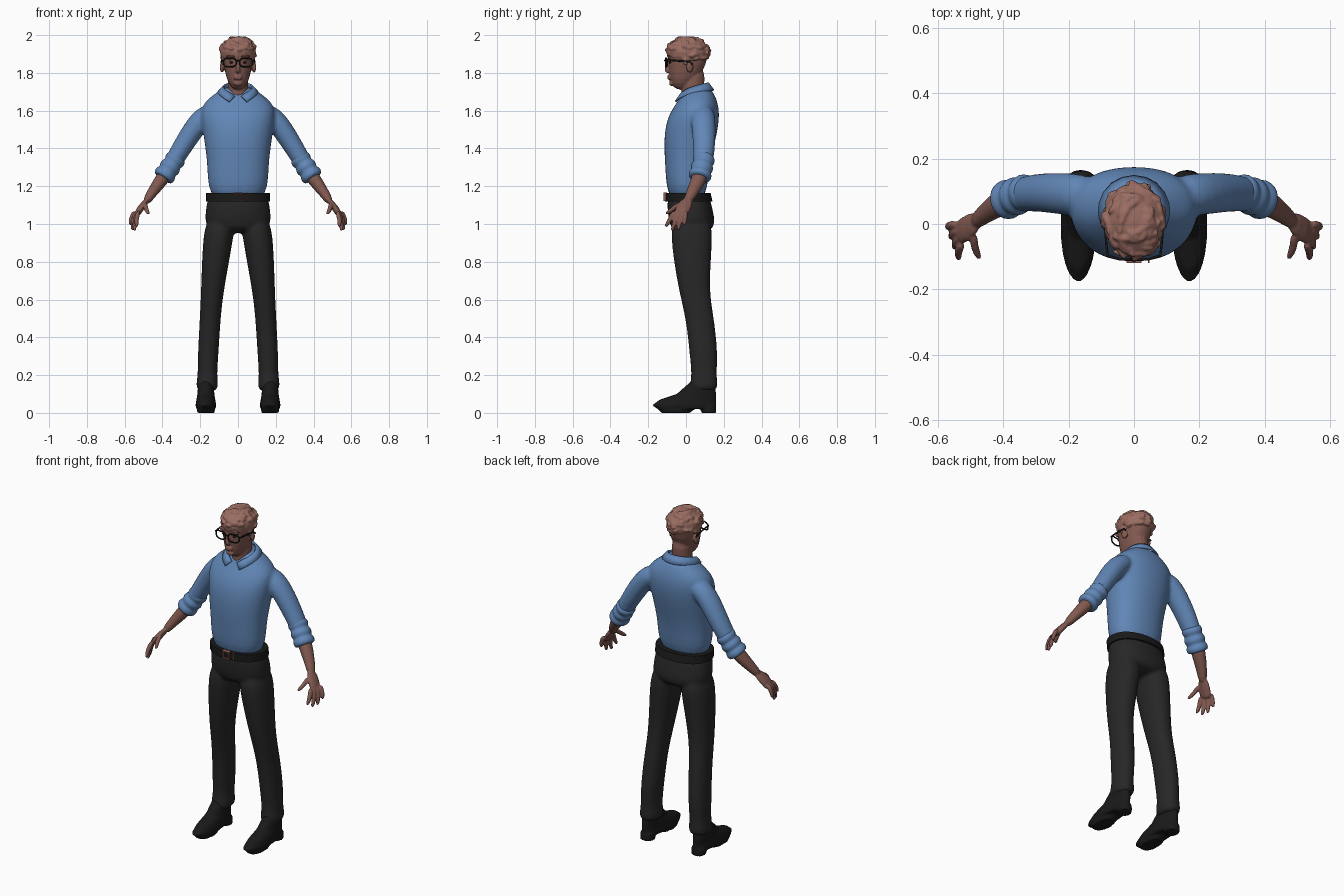
import bpy, bmesh, math, random
from mathutils import Vector, Matrix
from math import sin, cos, pi

old_cube = bpy.data.objects.get("Cube")
if old_cube:
    bpy.data.objects.remove(old_cube, do_unlink=True)
random.seed(4)
SIDES = {"left": 1, "right": -1}


def material(name, red, green, blue):
    mat = bpy.data.materials.new(name)
    mat.use_nodes = True
    colour = (red, green, blue, 1)
    mat.diffuse_color = colour
    mat.node_tree.nodes["Principled BSDF"].inputs["Base Color"].default_value = colour
    return mat


SKIN = material("skin", .22, .1, .08)
HAIR = material("hair", .32, .15, .12)
SHIRT = material("shirt_blue", .12, .24, .47)
TROUSER = material("trouser_black", .02, .02, .02)
BLACK = material("leather_black", .01, .01, .01)
COPPER = material("buckle_copper", .28, .11, .08)


def bridge(bm, rings, closed=False):
    """Join rings of points with quads; cap the ends unless closed."""
    loops = [[bm.verts.new(point) for point in ring] for ring in rings]
    following = loops[1:] + loops[:1] if closed else loops[1:]
    for lower, upper in zip(loops, following):
        for i in range(len(lower)):
            bm.faces.new((lower[i - 1], lower[i], upper[i], upper[i - 1]))
    if not closed:
        bm.faces.new(loops[0])
        bm.faces.new(loops[-1])


def rounded(angle, power):
    """Point on a unit circle, squared off by a power below one."""
    c, s = cos(angle), sin(angle)
    return math.copysign(abs(c) ** power, c), math.copysign(abs(s) ** power, s)


def turns(count):
    return [2 * pi * i / count for i in range(count)]


def body(bm, stations, centre=lambda z: 0, power=.9):
    """Level cross-sections: height, half width, front, back."""
    rings = []
    for z, half, front, back in stations:
        outline = [rounded(angle, power) for angle in turns(24)]
        rings.append([(centre(z) + half * c, (front + back) / 2 + (back - front) / 2 * s, z)
                      for c, s in outline])
    bridge(bm, rings)


def tube(bm, path, radii, side=1, flat=1, closed=False):
    """Round sections square to a path; flat thins them across y."""
    points = [Vector((side * x, y, z)) for x, y, z in path]
    last = len(points) - 1
    rings = []
    for i, (point, radius) in enumerate(zip(points, radii)):
        ahead = points[(i + 1) % len(points)] if closed else points[min(i + 1, last)]
        behind = points[i - 1] if closed else points[max(i - 1, 0)]
        along = (ahead - behind).normalized()
        guide = Vector((0, 0, 1)) if abs(along.y) > .9 else Vector((0, 1, 0))
        u = (guide - along * guide.dot(along)).normalized()
        v = along.cross(u) * flat
        rings.append([point + (u * cos(a) + v * sin(a)) * radius for a in turns(12)])
    bridge(bm, rings, closed)


def placed(location, size, turn=0):
    return Matrix.Translation(location) @ Matrix.Rotation(turn, 4, 'Z') @ Matrix.Diagonal((*size, 1))


def ball(bm, location, size, turn=0):
    bmesh.ops.create_uvsphere(bm, u_segments=16, v_segments=10, radius=1,
                              matrix=placed(location, size, turn))


def box(bm, location, size):
    bmesh.ops.create_cube(bm, size=1, matrix=placed(location, size))


def finish(name, bm, mat, subdivide=0, voxel=0, relax=0, thickness=0):
    """Turn the mesh into an object, with its modifiers and shading."""
    bmesh.ops.recalc_face_normals(bm, faces=bm.faces)
    mesh = bpy.data.meshes.new(name)
    bm.to_mesh(mesh)
    bm.free()
    mesh.materials.append(mat)
    ob = bpy.data.objects.new(name, mesh)
    bpy.context.collection.objects.link(ob)
    bpy.ops.object.select_all(action='DESELECT')
    ob.select_set(True)
    bpy.context.view_layer.objects.active = ob
    bpy.ops.object.shade_smooth_by_angle(angle=pi if subdivide else pi / 4)
    if thickness:
        ob.modifiers.new("thickness", 'SOLIDIFY').thickness = thickness
    if subdivide:
        ob.modifiers.new("rounding", 'SUBSURF').levels = subdivide
        ob.modifiers["rounding"].render_levels = subdivide
    if voxel:
        blend = ob.modifiers.new("blend", 'REMESH')
        blend.mode, blend.voxel_size, blend.use_smooth_shade = 'VOXEL', voxel, True
    if relax:
        ob.modifiers.new("relax", 'SMOOTH').iterations = relax


# Shirt: torso and sleeves blended together
shirt = bmesh.new()
body(shirt, [(1.1, .16, -.1, .11), (1.3, .16, -.11, .12), (1.45, .18, -.12, .16), (1.57, .2, -.1, .18),
             (1.64, .19, -.05, .17), (1.69, .12, -.02, .15), (1.73, .07, 0, .12)])
for side in SIDES.values():
    tube(shirt, [(.12, .09, 1.6), (.2, .09, 1.56), (.3, .1, 1.4), (.39, .08, 1.25)],
         [.06, .07, .06, .05], side, flat=.9)
finish("shirt", shirt, SHIRT, subdivide=2, voxel=.01, relax=5)

# Rolled cuffs: three soft folds along the end of each sleeve
for label, side in SIDES.items():
    cuff = bmesh.new()
    start, end = Vector((.32, .1, 1.36)), Vector((.4, .07, 1.24))
    steps = [i / 12 for i in range(13)]
    tube(cuff, [start.lerp(end, t) for t in steps],
         [.05 + .01 * abs(sin(3 * pi * t)) + .005 * t for t in steps], side, flat=.95)
    finish(label + "_cuff", cuff, SHIRT, subdivide=1)

# Collar: a folded band that drops to a point each side of the front
collar = bmesh.new()
for side in SIDES.values():
    pairs = []
    for i in range(9):
        t = i / 8
        inner, outer = .93 * pi * t, .86 * pi * t
        pairs.append((collar.verts.new((side * .08 * sin(inner), .04 + .08 * cos(inner), 1.75 - .07 * t ** 2)),
                      collar.verts.new((side * .11 * sin(outer), .04 + .11 * cos(outer), 1.71 - .06 * t ** 3))))
    for (a, b), (c, d) in zip(pairs, pairs[1:]):
        collar.faces.new((a, b, d, c))
bmesh.ops.remove_doubles(collar, verts=collar.verts, dist=.001)
finish("collar", collar, SHIRT, thickness=.01)

# Trousers: hips and legs blended together, legs spreading toward the feet
trousers = bmesh.new()
body(trousers, [(1.18, .16, -.1, .12), (1.08, .17, -.1, .14), (1, .18, -.09, .16), (.95, .13, -.06, .12)])
for side in SIDES.values():
    body(trousers, [(1.05, .08, -.08, .14), (.9, .08, -.08, .14), (.65, .06, -.04, .12), (.5, .055, 0, .15),
                    (.3, .055, .02, .17), (.2, .05, .03, .16), (.15, .06, .02, .17), (.11, .05, .02, .16)],
         centre=lambda z: side * (.165 - .07 * z * z))
finish("trousers", trousers, TROUSER, subdivide=2, voxel=.01, relax=4)

# Belt with copper buckle and keepers
belt = bmesh.new()
body(belt, [(1.12, .17, -.11, .14), (1.165, .17, -.11, .13)])
finish("belt", belt, BLACK)
buckle = bmesh.new()
for x in (-.02, .02, .045):
    box(buckle, (x, -.11, 1.145), (.005, .02, .045))
for z in (1.125, 1.165):
    box(buckle, (0, -.11, z), (.045, .02, .005))
finish("buckle", buckle, COPPER)

# Shoes: upper, heel block and sole
for label, side in SIDES.items():
    shoe = bmesh.new()

    def middle(z):
        return side * .17

    body(shoe, [(.02, .05, -.15, .15), (.04, .055, -.18, .16), (.07, .05, -.14, .16),
                (.1, .045, -.05, .16), (.17, .04, .03, .15)], middle, power=1)
    body(shoe, [(0, .04, .08, .16), (.04, .04, .08, .16)], middle)
    body(shoe, [(0, .045, -.13, .02), (.03, .05, -.16, .06)], middle)
    finish(label + "_shoe", shoe, BLACK, voxel=.006, relax=2)

# Forearms and hands: four fingers fanned between index and little, plus a thumb
for label, side in SIDES.items():
    arm = bmesh.new()
    tube(arm, [(.36, .09, 1.3), (.4, .07, 1.24), (.46, .03, 1.16), (.49, 0, 1.11)],
         [.04, .045, .03, .025], side, flat=.9)
    tube(arm, [(.47, .02, 1.14), (.52, -.02, 1.08), (.54, -.03, 1.04)], [.03, .045, .035], side, flat=.45)
    fingers = [(Vector((.49, -.03, 1.11)), Vector((.47, -.11, 1.05)))]
    for i in range(4):
        t = i / 3
        arch = Vector((0, 0, .03 * sin(pi * t)))
        fingers.append((Vector((.525, -.06, 1.07)).lerp(Vector((.545, 0, 1.07)), t),
                        Vector((.535, -.11, .98)).lerp(Vector((.57, -.01, .99)), t) - arch))
    for knuckle, tip in fingers:
        bend = knuckle.lerp(tip, .5) + Vector((.01, 0, 0))
        tube(arm, [knuckle, bend, tip], [.014, .013, .01], side)
    finish(label + "_arm", arm, SKIN, subdivide=1, voxel=.005, relax=2)

# Head with neck, nose, lips, chin, brows and ears
head = bmesh.new()
body(head, [(1.71, .02, -.05, 0), (1.74, .05, -.08, .03), (1.8, .07, -.09, .09),
            (1.89, .08, -.1, .12), (1.94, .08, -.09, .11), (1.97, .05, -.05, .08)])
tube(head, [(0, .03, 1.63), (0, .035, 1.72), (0, .045, 1.85)], [.06, .065, .06], flat=.9)
tube(head, [(0, -.08, 1.88), (0, -.1, 1.84), (0, -.105, 1.815), (0, -.09, 1.8)], [.01, .01, .015, .01])
for z in (1.77, 1.782):
    ball(head, (0, -.09, z), (.025, .01, .006))
ball(head, (0, -.075, 1.745), (.025, .015, .015))
for side in SIDES.values():
    ball(head, (side * .035, -.085, 1.88), (.03, .01, .01))
    ball(head, (side * .085, .02, 1.83), (.01, .02, .03), turn=side * .3)
finish("head", head, SKIN, subdivide=1, voxel=.005, relax=2)

# Eyes and eyebrows
for label, side in SIDES.items():
    eye, eyebrow = bmesh.new(), bmesh.new()
    ball(eye, (side * .035, -.085, 1.855), (.01, .006, .006))
    finish(label + "_eye", eye, BLACK)
    ball(eyebrow, (side * .04, -.09, 1.888), (.025, .008, .005), turn=side * .3)
    finish(label + "_eyebrow", eyebrow, HAIR)

# Hair: a cap, sideburns and swept locks that reach lower at the back
hair = bmesh.new()
ball(hair, (0, .01, 1.91), (.095, .115, .08))
for side in SIDES.values():
    ball(hair, (side * .08, 0, 1.87), (.01, .02, .03))
for i in range(90):
    angle = random.uniform(0, 2 * pi)
    low = -.5 if sin(angle) > .1 else .1
    height = random.uniform(low, .95)
    spread = math.sqrt(1 - height ** 2)
    ball(hair, (.09 * spread * cos(angle), .01 + .11 * spread * sin(angle), 1.91 + .08 * height),
         (.01, .025, .01), turn=angle + random.uniform(-.6, .6))
finish("hair", hair, HAIR, voxel=.005, relax=1)

# Glasses: squared rims, bridge and temples
glasses = bmesh.new()
for side in SIDES.values():
    rim = [rounded(angle, .7) for angle in turns(24)]
    tube(glasses, [(.043 + .034 * c, -.108 + .01 * max(c, 0), 1.855 + .023 * s) for c, s in rim],
         [.004] * len(rim), side, closed=True)
    tube(glasses, [(.08, -.1, 1.865), (.085, -.06, 1.865), (.09, .02, 1.86), (.09, .035, 1.845)],
         [.005] * 4, side, flat=.7)
tube(glasses, [(-.012, -.108, 1.862), (0, -.112, 1.866), (.012, -.108, 1.862)], [.004] * 3)
finish("glasses", glasses, BLACK)
